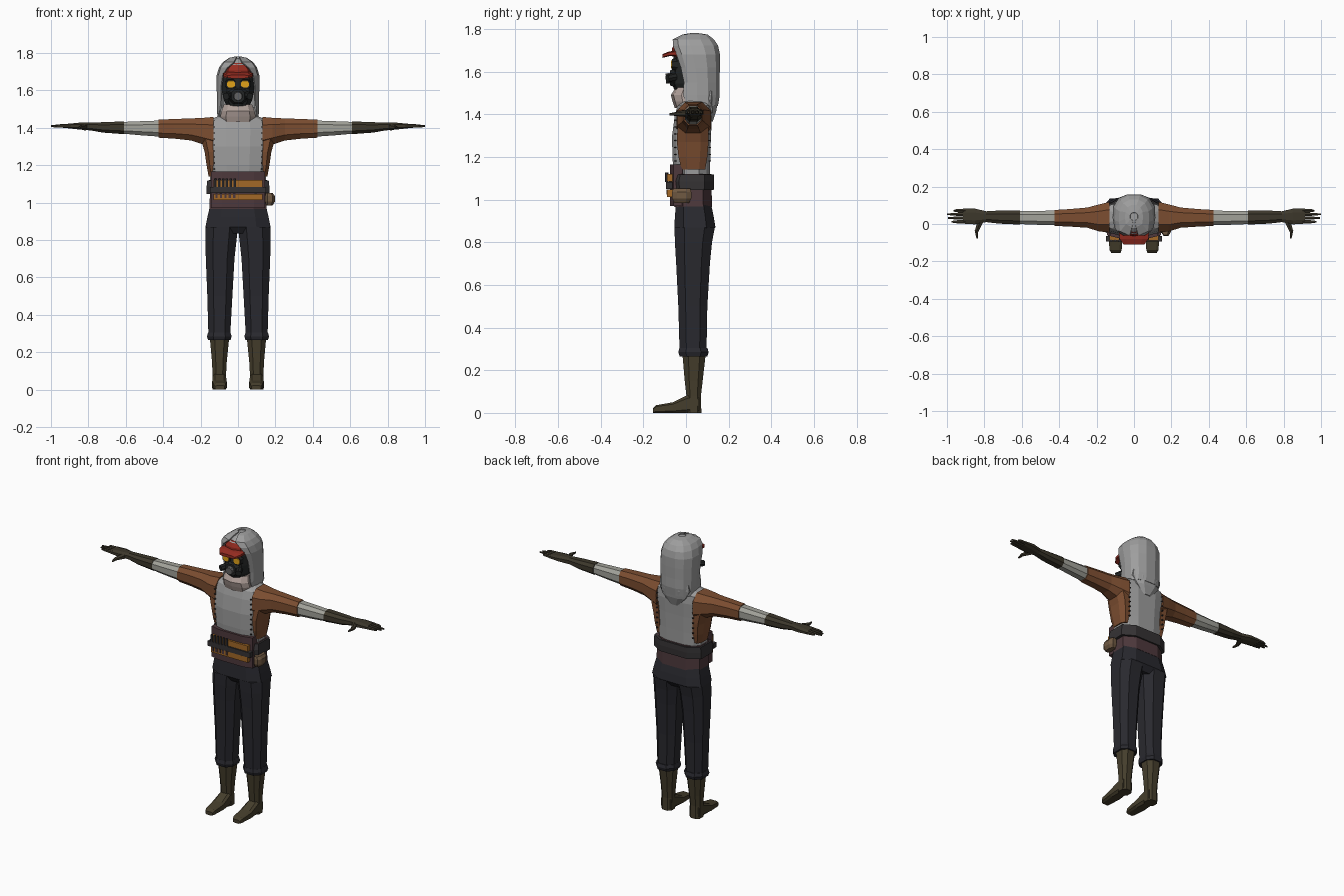
import bpy, bmesh
from math import cos, sin, pi, copysign
from mathutils import Vector, Matrix

COLORS = {
    "grey": (.34, .34, .34), "sleeve_grey": (.36, .36, .32), "brown": (.20, .075, .03),
    "glove": (.045, .038, .024), "boot": (.06, .048, .025), "navy": (.022, .022, .028),
    "purple": (.075, .04, .045), "belt": (.035, .032, .034), "orange": (.36, .14, .02),
    "scarf": (.42, .34, .31), "black": (.016, .018, .018), "red": (.30, .025, .015),
    "amber": (.75, .36, .01), "metal": (.13, .13, .13), "pouch": (.16, .10, .055),
}
MATS = {}
for key, c in COLORS.items():
    MATS[key] = bpy.data.materials.new(key)
    MATS[key].diffuse_color = (*c, 1)


def finish(name, bm, color):
    bmesh.ops.recalc_face_normals(bm, faces=bm.faces)
    me = bpy.data.meshes.new(name)
    bm.to_mesh(me)
    bm.free()
    ob = bpy.data.objects.new(name, me)
    me.materials.append(MATS[color])
    bpy.context.collection.objects.link(ob)
    return ob


def skin(name, rows, color, closed=True, cap=True):
    bm = bmesh.new()
    vs = [[bm.verts.new(p) for p in row] for row in rows]
    n = len(rows[0])
    for a, b in zip(vs, vs[1:]):
        for i in range(n if closed else n - 1):
            j = (i + 1) % n
            bm.faces.new((a[i], a[j], b[j], b[i]))
    if cap:
        bm.faces.new(vs[0])
        bm.faces.new(vs[-1])
    return finish(name, bm, color)


def loft(name, rings, color, axis="z", n=8, k=.8, s=1, cap=True):
    """Rings are (position on axis, u0, u1, v0, v1) extents; s mirrors x."""
    rows, m = [], cos(pi / n)
    for t, u0, u1, v0, v1 in rings:
        row = []
        for i in range(n):
            a = (i + .5) * 2 * pi / n
            c, d = [copysign((abs(f) / m) ** k, f) for f in (cos(a), sin(a))]
            u, v = (u0 + u1 + c * (u1 - u0)) / 2, (v0 + v1 + d * (v1 - v0)) / 2
            p = {"x": (t, u, v), "y": (u, t, v), "z": (u, v, t)}[axis]
            row.append((p[0] * s, p[1], p[2]))
        rows.append(row)
    return skin(name, rows, color, cap=cap)


def box(name, center, size, color):
    bm = bmesh.new()
    bmesh.ops.create_cube(bm, size=1, matrix=Matrix.Translation(center) @ Matrix.Diagonal((*size, 1)))
    return finish(name, bm, color)


def rod(name, a, b, r1, r2, color, n=8):
    a, b = Vector(a), Vector(b)
    bm = bmesh.new()
    q = (b - a).to_track_quat("Z", "Y").to_matrix().to_4x4()
    bmesh.ops.create_cone(bm, cap_ends=True, segments=n, radius1=r1, radius2=r2,
                          depth=(b - a).length, matrix=Matrix.Translation((a + b) / 2) @ q)
    return finish(name, bm, color)


for s, side in ((1, "right"), (-1, "left")):
    # boots: shaft and wedge-shaped foot
    loft(f"boot_shaft_{side}", [(0, .064, .136, 0, .072), (.08, .064, .136, .002, .07),
         (.15, .06, .139, -.006, .078), (.29, .046, .152, -.018, .094)], "boot", s=s)
    loft(f"boot_foot_{side}", [(-.155, .072, .122, 0, .022), (-.14, .066, .13, 0, .036),
         (-.06, .06, .138, 0, .05), (.01, .064, .136, 0, .085), (.06, .066, .134, 0, .08)],
         "boot", "y", k=.5, s=s)
    # trouser leg with rolled cuff
    loft(f"trouser_leg_{side}", [(.285, .042, .158, -.03, .096), (.5, .03, .164, -.036, .1),
         (.7, .019, .172, -.046, .112), (.8, .008, .175, -.052, .122),
         (.87, 0, .174, -.054, .135)], "navy", s=s)
    loft(f"trouser_cuff_{side}", [(.265, .04, .16, -.03, .1), (.285, .034, .166, -.036, .106),
         (.305, .04, .16, -.031, .1)], "navy", s=s)
    # upper arm, forearm sleeve, glove
    loft(f"upper_arm_{side}", [(.13, -.045, .118, 1.29, 1.458), (.185, -.04, .105, 1.31, 1.453),
         (.25, -.02, .088, 1.332, 1.45), (.34, -.014, .08, 1.342, 1.447),
         (.425, -.01, .075, 1.347, 1.443)], "brown", "x", s=s)
    loft(f"forearm_{side}", [(.41, -.006, .072, 1.352, 1.439), (.52, -.004, .07, 1.36, 1.435),
         (.62, 0, .068, 1.369, 1.431)], "sleeve_grey", "x", s=s)
    loft(f"glove_{side}", [(.61, -.003, .073, 1.366, 1.434), (.72, .002, .072, 1.374, 1.43),
         (.79, .01, .068, 1.386, 1.427), (.85, -.002, .082, 1.391, 1.427),
         (.915, .002, .082, 1.398, 1.421)], "glove", "x", s=s)
    for y, tip in ((.012, .975), (.032, .995), (.052, 1.0), (.071, .965)):
        loft(f"finger_{side}", [(.9, y - .009, y + .009, 1.399, 1.42),
             (.95, y - .008, y + .008, 1.402, 1.418),
             (tip, y - .004, y + .004, 1.404, 1.413)], "glove", "x", n=6, s=s)
    rod(f"thumb_base_{side}", (s * .815, .03, 1.405), (s * .842, -.04, 1.402), .02, .011, "glove", 6)
    rod(f"thumb_tip_{side}", (s * .842, -.035, 1.402), (s * .838, -.077, 1.4), .011, .005, "glove", 6)
    # brown underarm panel of the vest
    loft(f"side_panel_{side}", [(1.14, .1, .157, -.02, .09), (1.2, .1, .168, -.035, .1),
         (1.27, .1, .178, -.043, .106), (1.335, .1, .197, -.04, .106),
         (1.38, .1, .19, -.03, .1)], "brown", s=s)
    # seam stitches front and back
    for i in range(8):
        z = 1.18 + i * .032
        box(f"stitch_{side}", (s * .128, -.051, z), (.008, .012, .005), "belt")
        box(f"stitch_back_{side}", (s * .128, .112, z), (.008, .012, .005), "belt")

# pelvis and torso
loft("trouser_seat", [(.835, -.1, .1, -.03, .11), (.87, -.174, .174, -.055, .138),
     (.92, -.164, .164, -.052, .13), (.99, -.148, .148, -.046, .115)], "navy", k=.65)
loft("torso", [(1.1, -.148, .148, -.055, .112), (1.2, -.152, .152, -.064, .114),
     (1.3, -.162, .162, -.065, .117), (1.39, -.166, .166, -.053, .122),
     (1.44, -.155, .155, -.04, .118), (1.465, -.1, .1, -.02, .1)], "grey", n=12, k=.7)

# waist wrap, front plate and belts
loft("waist_wrap", [(.965, -.153, .153, -.055, .122), (1.05, -.15, .15, -.06, .12),
     (1.12, -.154, .154, -.06, .12)], "purple", k=.7)
loft("waist_plate", [(.97, -.145, .145, -.075, .0), (1.165, -.145, .145, -.075, .0)], "purple", k=.6)
loft("main_belt", [(1.045, -.168, .168, -.074, .13), (1.085, -.168, .168, -.08, .132),
     (1.118, -.164, .164, -.07, .13)], "belt", k=.65)
for z, h in ((1.102, .036), (1.03, .034)):
    box("ammo_band", (0, -.074, z), (.26, .028, h), "orange")
box("belt_front", (0, -.078, 1.066), (.3, .03, .032), "belt")
for i in range(6):
    x = -.122 + i * .021
    rod("cartridge", (x, -.09, 1.083), (x, -.09, 1.128), .0075, .0075, "belt", 6)
for i in range(5):
    box("band_loop", (-.115 + i * .024, -.088, 1.036), (.013, .008, .024), "purple")
loft("hip_pouch", [(.985, .15, .185, -.055, .015), (1.005, .145, .197, -.065, .025),
     (1.035, .145, .197, -.065, .025), (1.052, .15, .185, -.06, .02)], "pouch")

# scarf collar and neck
loft("scarf", [(1.43, -.09, .09, -.05, .09), (1.46, -.095, .095, -.06, .09),
     (1.49, -.088, .088, -.068, .09), (1.525, -.075, .075, -.045, .08)], "scarf", n=10)

# masked head
loft("head_mask", [(1.5, -.05, .05, -.045, .09), (1.545, -.075, .075, -.064, .12),
     (1.6, -.087, .087, -.06, .13), (1.66, -.088, .088, -.056, .13),
     (1.72, -.075, .075, -.045, .12)], "black", n=10)
loft("mask_snout", [(-.045, -.055, .055, 1.525, 1.62), (-.075, -.036, .036, 1.535, 1.605)], "black", "y")
rod("mask_valve", (0, -.06, 1.57), (0, -.094, 1.568), .026, .023, "metal", 10)
for s in (1, -1):
    rod("mask_filter", (s * .045, -.05, 1.575), (s * .064, -.088, 1.568), .02, .019, "black", 8)
    loft("eye_rim", [(-.04, s * .038 - .029, s * .038 + .029, 1.606, 1.662),
         (-.066, s * .038 - .027, s * .038 + .027, 1.608, 1.658)], "black", "y")
    loft("eye_lens", [(-.05, s * .038 - .023, s * .038 + .023, 1.613, 1.653),
         (-.07, s * .038 - .021, s * .038 + .021, 1.615, 1.651)], "amber", "y")

# cap and visor
loft("cap_crown", [(1.67, -.084, .084, -.062, .1), (1.71, -.078, .078, -.062, .1),
     (1.745, -.045, .045, -.045, .08)], "red", n=10)
loft("cap_visor", [(-.04, -.08, .08, 1.672, 1.7), (-.08, -.077, .077, 1.672, 1.694),
     (-.11, -.055, .055, 1.664, 1.682)], "red", "y", k=.6)

# hood: open arcs around the face, closing over the top, draped behind
rows = []
for z, w, o, yf, yb in ((1.44, .105, .098, .005, .146), (1.49, .108, .094, -.012, .154),
                        (1.55, .109, .088, -.008, .153), (1.62, .11, .088, -.022, .155),
                        (1.68, .11, .08, -.042, .155), (1.72, .098, .056, -.058, .147),
                        (1.748, .078, .022, -.06, .128), (1.77, .046, .01, -.015, .1),
                        (1.776, .02, .005, .02, .06)):
    d = yb - yf
    half = [(o, yf), (w * .92 if o < w * .9 else w * .98, yf + d * .12), (w, yf + d * .38),
            (w * .97, yf + d * .68), (w * .72, yb - d * .1), (w * .3, yb)]
    rows.append([(x, y, z) for x, y in half] + [(-x, y, z) for x, y in reversed(half)])
hood = skin("hood", rows, "grey", closed=False, cap=False)
mod = hood.modifiers.new("thickness", "SOLIDIFY")
mod.thickness = .008
mod.offset = 0
loft("hood_crown", [(1.735, -.07, .07, -.052, .12), (1.765, -.045, .045, -.02, .1),
     (1.774, -.02, .02, .015, .07)], "grey", n=10)
loft("hood_drape", [(1.365, -.03, .03, .1, .125), (1.42, -.08, .08, .07, .143),
     (1.47, -.105, .105, .02, .15), (1.51, -.1, .1, .03, .15)], "grey", n=8)
